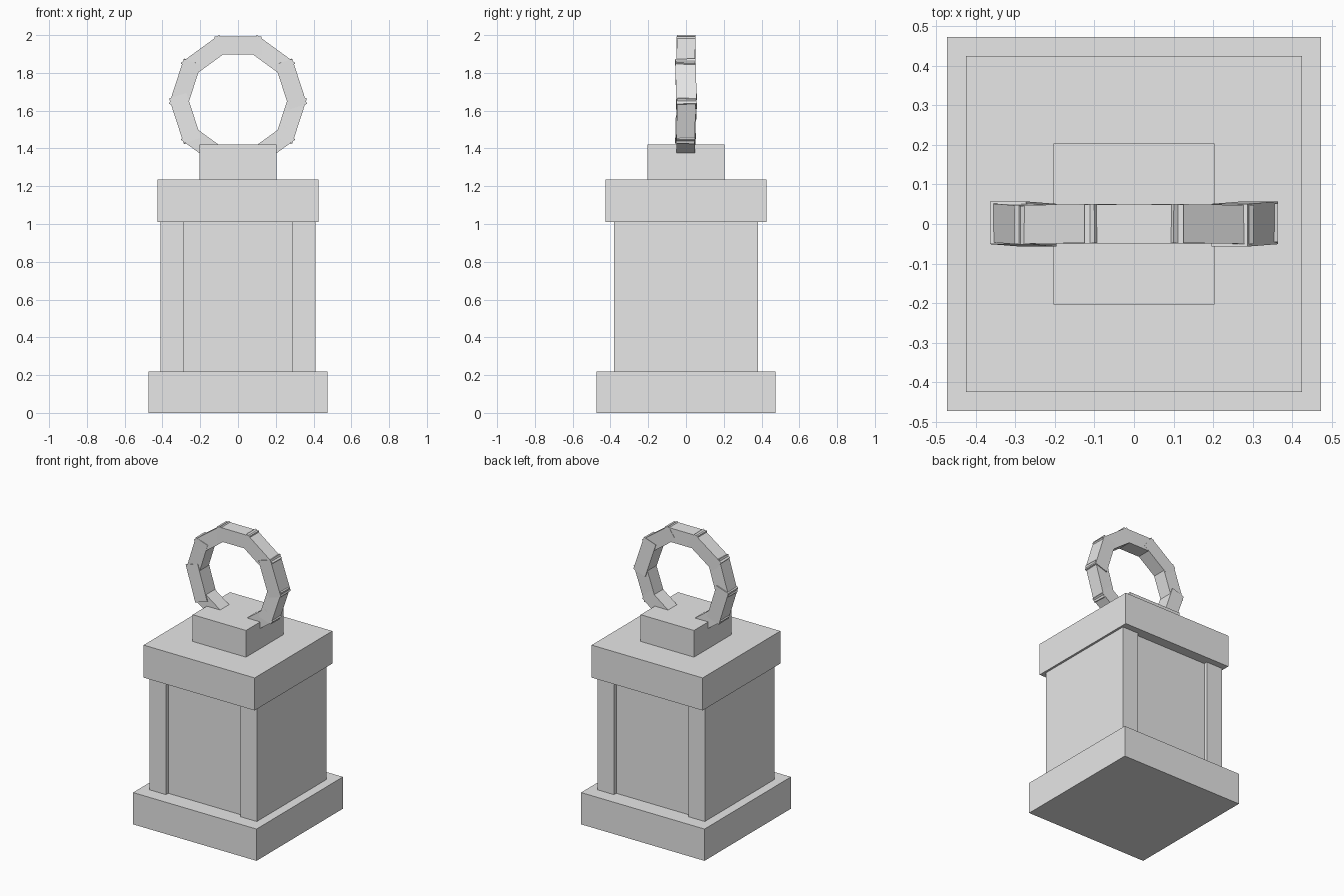
import bpy
from math import radians, cos, sin
from mathutils import Matrix

cube = bpy.data.objects.get("Cube")
if cube:
    bpy.data.objects.remove(cube, do_unlink=True)

# Single stone colour
stone = bpy.data.materials.new("grey_stone")
stone.use_nodes = True
GREY = (0.8, 0.8, 0.8, 1)
stone.diffuse_color = GREY
stone.node_tree.nodes["Principled BSDF"].inputs["Base Color"].default_value = GREY


def box(name, size, centre, turn=Matrix()):
    """Flat-shaded box with the given full size, centre and rotation."""
    bpy.ops.mesh.primitive_cube_add(size=1)
    ob = bpy.context.object
    ob.name = name
    ob.data.transform(Matrix.Translation(centre) @ turn @ Matrix.Diagonal((*size, 1)))
    ob.data.materials.append(stone)
    return ob


def slab(name, width, depth, bottom, top):
    return box(name, (width, depth, top - bottom), (0, 0, (bottom + top) / 2))


# Pedestal
slab("base_plinth", 0.945, 0.945, 0, 0.22)
slab("recessed_body", 0.58, 0.71, 0.22, 1.01)
for side, x in (("left", 0.3475), ("right", -0.3475)):
    box(side + "_pier", (0.125, 0.76, 0.79), (x, 0, 0.615))
slab("cap_slab", 0.85, 0.85, 1.01, 1.235)
slab("ring_block", 0.408, 0.408, 1.235, 1.42)

# Ring of ten overlapping, slightly uneven stones
RING_Z, RING_R = 1.65, 0.2945
tilts = (2, -1, 0, 1, -2) * 2
for i, tilt in enumerate(tilts):
    angle = radians(18 + 36 * i)
    wide = i % 5 == 0
    turn = Matrix.Rotation(-angle, 4, "Y") @ Matrix.Rotation(radians(0.7 * tilt), 4, "X")
    centre = (RING_R * cos(angle), 0, RING_Z + RING_R * sin(angle))
    box(f"ring_stone_{i + 1}", (0.096, 0.108 if wide else 0.098, 0.25), centre, turn)
